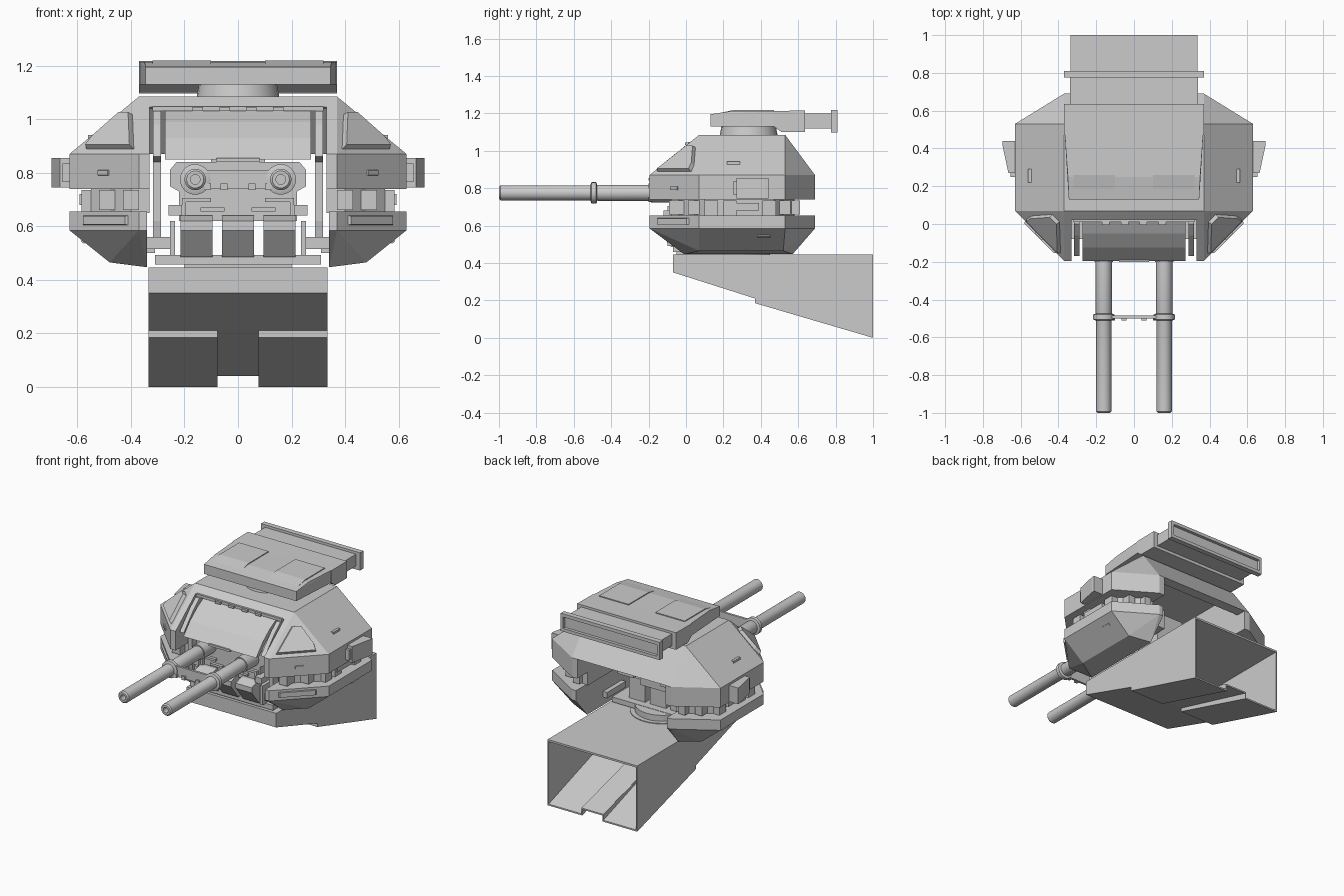
import bpy, bmesh, math
from mathutils import Vector

cube = bpy.data.objects.get("Cube")
if cube:
    bpy.data.objects.remove(cube, do_unlink=True)

grey = bpy.data.materials.new("armour grey")
grey.use_nodes = True
COLOUR = (0.6, 0.6, 0.6, 1)
grey.diffuse_color = COLOUR
grey.node_tree.nodes["Principled BSDF"].inputs["Base Color"].default_value = COLOUR


def finish(name, bm, smooth=False):
    bmesh.ops.recalc_face_normals(bm, faces=bm.faces)
    me = bpy.data.meshes.new(name)
    bm.to_mesh(me)
    bm.free()
    me.materials.append(grey)
    ob = bpy.data.objects.new(name, me)
    bpy.context.collection.objects.link(ob)
    if smooth:
        bpy.ops.object.select_all(action='DESELECT')
        ob.select_set(True)
        bpy.context.view_layer.objects.active = ob
        bpy.ops.object.shade_smooth_by_angle(angle=math.radians(35))
    return ob


def prism(name, pts, a, b, axis="X"):
    """Extrude a 2D outline along an axis: X takes (y,z), Y takes (x,z), Z takes (x,y)."""
    place = {"X": lambda p, t: (t, p[0], p[1]),
             "Y": lambda p, t: (p[0], t, p[1]),
             "Z": lambda p, t: (p[0], p[1], t)}[axis]
    bm = bmesh.new()
    lo = [bm.verts.new(place(p, a)) for p in pts]
    hi = [bm.verts.new(place(p, b)) for p in pts]
    bm.faces.new(lo)
    bm.faces.new(hi)
    for i in range(len(pts)):
        j = (i + 1) % len(pts)
        bm.faces.new((lo[i], lo[j], hi[j], hi[i]))
    return finish(name, bm)


def box(name, x, y, z):
    return prism(name, [(x[0], y[0]), (x[1], y[0]), (x[1], y[1]), (x[0], y[1])], z[0], z[1], "Z")


def hull(name, pts):
    bm = bmesh.new()
    for p in pts:
        bm.verts.new(p)
    bmesh.ops.convex_hull(bm, input=bm.verts)
    bmesh.ops.dissolve_limit(bm, angle_limit=0.01, verts=bm.verts, edges=bm.edges)
    return finish(name, bm)


def lathe(name, profile, centre, axis="Y", n=24):
    """Spin (radius, height) pairs about an axis through centre."""
    bm = bmesh.new()
    rings = []
    for r, h in profile:
        ring = []
        for k in range(n):
            c, s = r * math.cos(math.tau * k / n), r * math.sin(math.tau * k / n)
            off = (c, h, s) if axis == "Y" else (c, s, h)
            ring.append(bm.verts.new(Vector(centre) + Vector(off)))
        rings.append(ring)
    for p, q in zip(rings, rings[1:]):
        for k in range(n):
            j = (k + 1) % n
            bm.faces.new((p[k], p[j], q[j], q[k]))
    bm.faces.new(rings[0])
    bm.faces.new(rings[-1])
    return finish(name, bm, True)


def facet_plate(name, corners, thick, out):
    """Thin plate lying on a slanted facet, raised towards the out direction."""
    c = [Vector(p) for p in corners]
    n = (c[1] - c[0]).cross(c[2] - c[0]).normalized()
    if n.dot(Vector(out)) < 0:
        n = -n
    mid = sum(c, Vector()) / len(c)
    return hull(name, [p - n * 0.004 for p in c] + [p.lerp(mid, 0.08) + n * thick for p in c])


# Pedestal: hollow wedge, open at the back, with a channel along its floor
box("pedestal_top", (-.335, .335), (-.07, 1), (.432, .445))
box("pedestal_front", (-.335, .335), (-.07, -.06), (.35, .44))
prism("pedestal_channel", [(-.07, .35), (.37, .21), (1, .04), (1, .05), (.37, .22), (-.07, .36)], -.08, .08)
lathe("turret_ring", [(.2, .425), (.2, .45), (.17, .45), (.17, .49)], (0, .25, 0), "Z", 32)

# Outline of one half of the turret in plan
plan = [(.33, -.195), (.37, -.195), (.63, .07), (.63, .53), (.37, .69), (.33, .69)]
recess = [(.33, -.04), (.4, -.04), (.55, .1), (.55, .47), (.4, .58), (.33, .58)]

for side, s in (("left", 1), ("right", -1)):
    def m(pts):
        return [(s * p[0],) + tuple(p[1:]) for p in pts]

    def sbox(name, x, y, z):
        return box(side + "_" + name, (s * x[0], s * x[1]), y, z)

    # Pedestal side, floor and channel wall
    prism(side + "_pedestal_wall", [(-.07, .445), (1, .445), (1, 0), (.37, .185), (.37, .21), (-.07, .35)],
          s * .327, s * .335)
    prism(side + "_pedestal_floor", [(-.07, .35), (.37, .21), (.37, .185), (1, 0), (1, .01), (.37, .22), (-.07, .36)],
          s * .08, s * .33)
    prism(side + "_channel_wall", [(.37, .215), (.37, .185), (1, 0), (1, .05)], s * .076, s * .082)

    # Upper body half with faceted corners
    hull(side + "_upper_body", m([(x, y, z) for x, y in plan for z in (.74, .87)]
         + [(x, y, 1.085) for x in (.33, .37) for y in (.07, .53)]))

    # Recessed waist and its equipment blocks
    prism(side + "_waist", m(recess), .65, .745, "Z")
    for i, y in enumerate((.1, .2, .41)):
        sbox(f"waist_block_{i}", (.54, .585), (y, y + .07), (.655, .735))
    sbox("waist_panel", (.54, .592), (.22, .39), (.68, .72))
    for i, x in enumerate((.37, .46)):
        sbox(f"waist_front_block_{i}", (x, x + .06), (-.09 + .1 * i, .1), (.66, .735))
        sbox(f"waist_rear_block_{i}", (x, x + .05), (.5, .61 - .05 * i), (.66, .735))

    # Lower pod with a tapered belly
    hull(side + "_lower_pod", m([(x if x > .33 else .34, y, z) for x, y in plan for z in (.585, .655)]
         + [(.34, -.01, .447), (.34, .57, .447), (.48, .07, .465), (.48, .52, .465)]))
    facet_plate(side + "_pod_front_panel", m([(.41, -.155, .605), (.58, .015, .605), (.58, .015, .64), (.41, -.155, .64)]),
                .009, (s, -1, 0))
    facet_plate(side + "_pod_hatch", m([(.57, .38, .54), (.57, .45, .54), (.583, .45, .551), (.583, .38, .551)]),
                .008, (s, 0, -1))

    # Raised lamp cover on the front corner facet
    def facet(u, v):
        a, b, c = Vector((.37, -.195, .87)), Vector((.63, .07, .87)), Vector((.37, .07, 1.085))
        return a + (b - a) * u + (c - a) * v
    facet_plate(side + "_lamp_cover", m([facet(*p) for p in ((.07, .08), (.76, .08), (.66, .24), (.24, .69), (.09, .69))]),
                .022, (s, -1, 1))

    # Side bracket and small body fittings
    prism(side + "_side_bracket", m([(.62, .27), (.665, .27), (.697, .42), (.697, .44), (.62, .44)]), .745, .855, "Z")
    sbox("bracket_stem", (.62, .655), (.25, .44), (.765, .835))
    facet_plate(side + "_band_marker", m([(.48, -.08, .79), (.52, -.04, .79), (.52, -.04, .81), (.48, -.08, .81)]),
                .009, (s, -1, 0))
    sbox("roof_handle", (.54, .56), (.22, .29), (.925, .942))

    # Cheek arm beside the gun cradle
    prism(side + "_cheek_arm", [(-.17, .86), (-.06, .98), (0, 1.03), (.08, 1.03), (.02, .84), (.02, .52), (-.06, .52),
                                (-.08, .62), (-.08, .84)], s * .288, s * .318)
    sbox("arm_foot", (.25, .34), (-.08, .1), (.515, .56))
    sbox("pod_link", (.31, .4), (.2, .4), (.5, .54))

    # Gun barrel with open bore, sleeve and collar
    lathe(side + "_barrel", [(.018, -.9), (.018, -1), (.032, -1), (.04, -.992), (.04, -.48), (.043, -.47),
                             (.043, -.2), (.05, -.2), (.052, -.08), (.052, 0)], (s * .16, 0, .775))
    lathe(side + "_barrel_collar", [(.045, -.51), (.057, -.505), (.057, -.48), (.045, -.475)], (s * .16, 0, .775))
    for i, x in enumerate((.04, .1)):
        sbox(f"tie_bolt_{i}", (x, x + .025), (-.512, -.49), (.735, .76))

    # Cradle pipework
    sbox("cradle_pipe_upper", (.1, .21), (-.1, -.06), (.69, .705))
    sbox("cradle_pipe_drop", (.195, .21), (-.1, -.06), (.64, .705))
    sbox("cradle_pipe_lower", (.05, .14), (-.1, -.06), (.655, .67))
    sbox("cradle_lug", (.21, .26), (-.12, .02), (.64, .68))
    sbox("breech", (.1, .22), (.09, .42), (.7, .83))
    sbox("lower_cradle_strut", (.235, .255), (-.1, .05), (.49, .62))

# Roof bridging both halves, with sloping rear face
prism("roof", [(.69, .87), (.53, 1.085), (.07, 1.085), (.02, 1.045), (.08, 1.04), (.48, 1.04), (.62, .87)], -.33, .33)
box("roof_lip", (-.32, .32), (.01, .08), (1.03, 1.048))
for i in range(4):
    box(f"shield_hinge_{i}", (-.17 + .1 * i, -.13 + .1 * i), (-.005, .04), (1.03, 1.045))

# Curved gun shield between the cheeks
prism("gun_shield", [(.03, 1.035), (-.05, .99), (-.125, .93), (-.195, .85), (-.16, .85), (-.1, .91), (-.03, .96),
                     (.06, 1.01)], -.272, .272)
box("shield_lower_lip", (-.08, .08), (-.2, -.16), (.84, .855))

# Gun cradle and its split lower plates
prism("gun_cradle", [(-.22, .62), (.22, .62), (.22, .73), (.255, .75), (.255, .81), (.23, .84), (-.23, .84),
                     (-.255, .81), (-.255, .75), (-.22, .73)], -.08, .1, "Y")
box("breech_housing", (-.1, .1), (.09, .35), (.63, .85))
for name, a, b in (("right", -.215, -.095), ("middle", -.06, .06), ("left", .095, .215)):
    prism(name + "_lower_plate", [(-.16, .62), (-.16, .585), (-.08, .485), (.3, .485), (.3, .64), (-.1, .64)], a, b)
box("cradle_base_bar", (-.31, .31), (-.07, .35), (.458, .492))
box("base_step", (-.2, .2), (-.05, .3), (.425, .46))
box("barrel_tie", (-.16, .16), (-.5, -.485), (.74, .81))

# Roof sight: pedestal, housing, neck and channelled rear plate
lathe("sight_pedestal", [(.155, 1.08), (.145, 1.135)], (0, .335, 0), "Z", 24)
hull("sight_housing", [(x * s, y, z) for s in (1, -1) for x, y, z in (
    (.345, .13, 1.13), (.345, .13, 1.195), (.35, .25, 1.213), (.37, .53, 1.213), (.37, .53, 1.13))])
prism("sight_rear_housing", [(.47, 1.13), (.51, 1.1), (.635, 1.1), (.635, 1.215), (.47, 1.213)], -.37, .37)
for name, a, b in (("right", -.32, -.1), ("left", .1, .32)):
    prism(name + "_sight_cover", [(.17, 1.2), (.26, 1.219), (.47, 1.219), (.47, 1.21), (.26, 1.21)], a, b)
box("sight_neck", (-.34, .34), (.63, .79), (1.12, 1.2))
box("sight_plate", (-.365, .365), (.775, .79), (1.1, 1.215))
for name, a, b in (("upper", 1.195, 1.217), ("lower", 1.097, 1.118)):
    box(name + "_sight_rail", (-.37, .37), (.775, .81), (a, b))
for name, a in (("right", -.37), ("left", .352)):
    box(name + "_sight_rail_end", (a, a + .018), (.775, .81), (1.1, 1.215))
